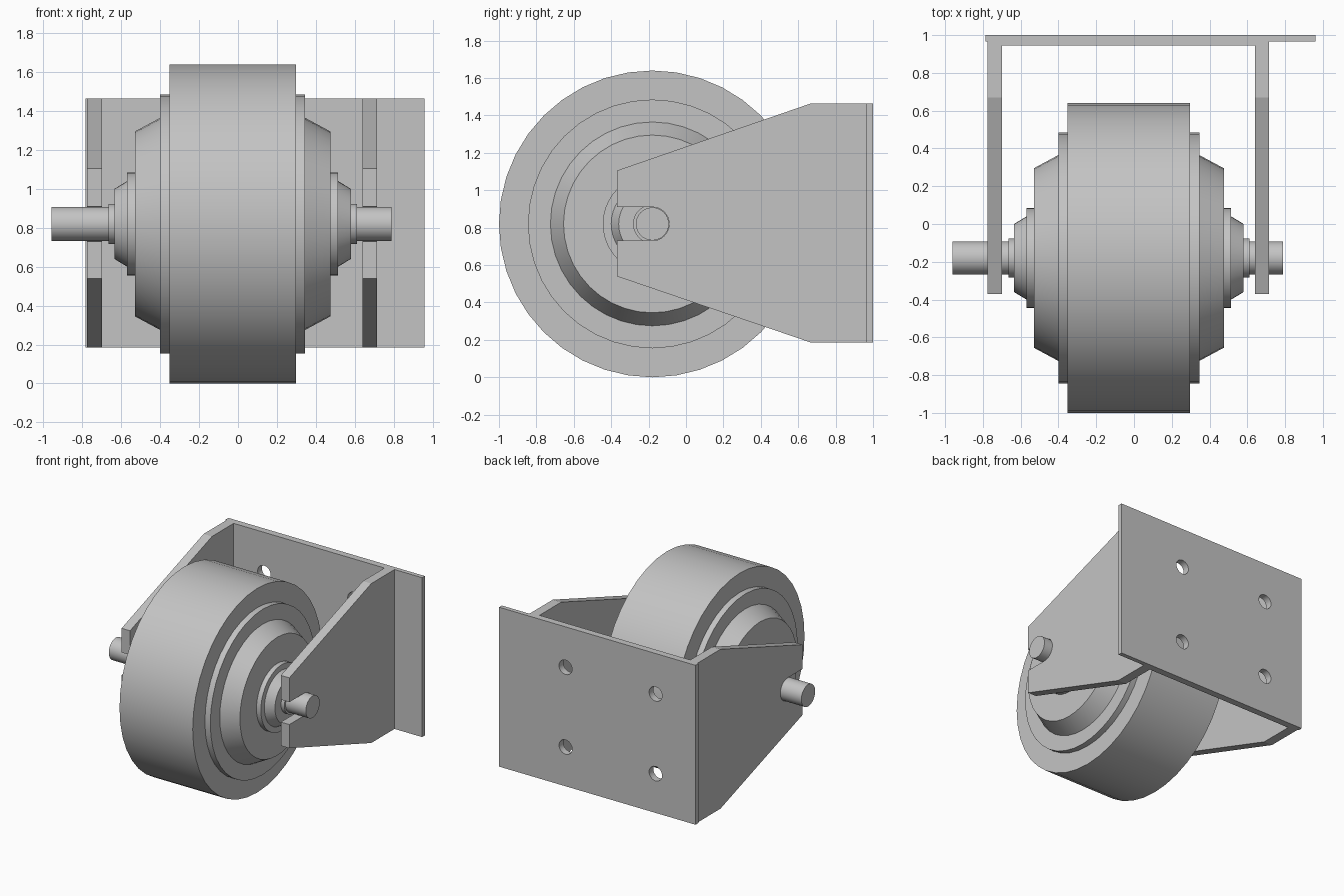
import bpy, bmesh, math
from mathutils import Vector, Matrix

default = bpy.data.objects.get("Cube")
if default:
    bpy.data.objects.remove(default, do_unlink=True)

MID_X, AXLE_Y, AXLE_Z = -0.03, -0.18, 0.82
SIDES = 40

steel = bpy.data.materials.new("plain_grey")
steel.use_nodes = True
GREY = (0.55, 0.55, 0.55, 1)
steel.diffuse_color = GREY
steel.node_tree.nodes["Principled BSDF"].inputs["Base Color"].default_value = GREY


def finish(name, bm, smooth=False):
    """Turn a bmesh into a named, coloured object."""
    bmesh.ops.recalc_face_normals(bm, faces=bm.faces)
    mesh = bpy.data.meshes.new(name)
    bm.to_mesh(mesh)
    bm.free()
    obj = bpy.data.objects.new(name, mesh)
    bpy.context.collection.objects.link(obj)
    mesh.materials.append(steel)
    bpy.ops.object.select_all(action="DESELECT")
    obj.select_set(True)
    bpy.context.view_layer.objects.active = obj
    if smooth:
        bpy.ops.object.shade_smooth_by_angle(angle=math.radians(20))
    return obj


def lathe(name, profile, closed=False):
    """Spin (x, radius) points around the axle line."""
    bm = bmesh.new()
    verts = [bm.verts.new((x, AXLE_Y, AXLE_Z + r)) for x, r in profile]
    edges = [bm.edges.new(pair) for pair in zip(verts, verts[1:])]
    if closed:
        edges.append(bm.edges.new((verts[-1], verts[0])))
    bmesh.ops.spin(bm, geom=verts + edges, cent=(0, AXLE_Y, AXLE_Z),
                   axis=(1, 0, 0), angle=math.tau, steps=SIDES)
    bmesh.ops.remove_doubles(bm, verts=bm.verts, dist=0.0005)
    return finish(name, bm, smooth=True)


def mirrored(half):
    """Complete a profile given as (distance from the middle, radius)."""
    left = [(MID_X + 0.0025 - d, r) for d, r in half]
    right = [(MID_X + 0.0025 + d, r) for d, r in reversed(half)]
    return left + right


def box(name, low, high):
    bm = bmesh.new()
    low, high = Vector(low), Vector(high)
    size = Matrix.Diagonal((high - low).to_4d())
    bmesh.ops.create_cube(bm, size=1, matrix=Matrix.Translation((low + high) / 2) @ size)
    return finish(name, bm)


def drill(obj, cutter):
    mod = obj.modifiers.new("bolt_hole", "BOOLEAN")
    mod.operation, mod.solver, mod.object = "DIFFERENCE", "EXACT", cutter
    bpy.context.view_layer.objects.active = obj
    bpy.ops.object.modifier_apply(modifier=mod.name)


# Wheel: tread ring, stepped core with tapered shoulders, hub and axle
lathe("wheel_tread", mirrored([(0.325, 0.6), (0.325, 0.82)]), closed=True)
lathe("wheel_core", mirrored([(0.503, 0), (0.503, 0.475), (0.373, 0.545),
                              (0.373, 0.665)]))
lathe("wheel_hub", mirrored([(0.638, 0), (0.638, 0.103), (0.608, 0.103), (0.608, 0.18),
                             (0.542, 0.22), (0.542, 0.265), (0.48, 0.265)]))
lathe("axle", [(-0.96, 0), (-0.96, 0.088), (0.79, 0.088), (0.79, 0)])

# Tapered side plates with an open slot for the axle
SLOT = 0.09
outline = [(0.965, 0.185), (0.67, 0.185), (-0.37, 0.54), (-0.37, AXLE_Z - SLOT)]
for i in range(17):
    a = -math.pi / 2 + math.pi * i / 16
    outline.append((AXLE_Y + SLOT * math.cos(a), AXLE_Z + SLOT * math.sin(a)))
outline += [(-0.37, AXLE_Z + SLOT), (-0.37, 1.105), (0.67, 1.465), (0.965, 1.465)]

for name, x in (("right_side_plate", -0.775), ("left_side_plate", 0.64)):
    bm = bmesh.new()
    face = bm.faces.new([bm.verts.new((x, y, z)) for y, z in outline])
    grown = bmesh.ops.extrude_face_region(bm, geom=[face], use_keep_orig=True)["geom"]
    bmesh.ops.translate(bm, vec=(0.075, 0, 0),
                        verts=[v for v in grown if isinstance(v, bmesh.types.BMVert)])
    finish(name, bm)

# Bracket web and mounting plate, drilled with four bolt holes
web = box("bracket_web", (-0.70, 0.945, 0.185), (0.64, 0.965, 1.465))
plate = box("mounting_plate", (-0.785, 0.965, 0.185), (0.96, 1.0, 1.465))
bm = bmesh.new()
for sx in (-1, 1):
    for sz in (-1, 1):
        place = Matrix.Translation((MID_X + 0.4 * sx, 0.97, AXLE_Z + 0.32 * sz))
        bmesh.ops.create_cone(bm, cap_ends=True, segments=24, radius1=0.058,
                              radius2=0.058, depth=0.2,
                              matrix=place @ Matrix.Rotation(math.pi / 2, 4, "X"))
cutter = finish("hole_cutter", bm)
cutter.hide_render = True
for part in (web, plate):
    drill(part, cutter)
    bpy.ops.object.select_all(action="DESELECT")
    part.select_set(True)
    bpy.ops.object.shade_smooth_by_angle(angle=math.radians(20))
bpy.data.objects.remove(cutter, do_unlink=True)
